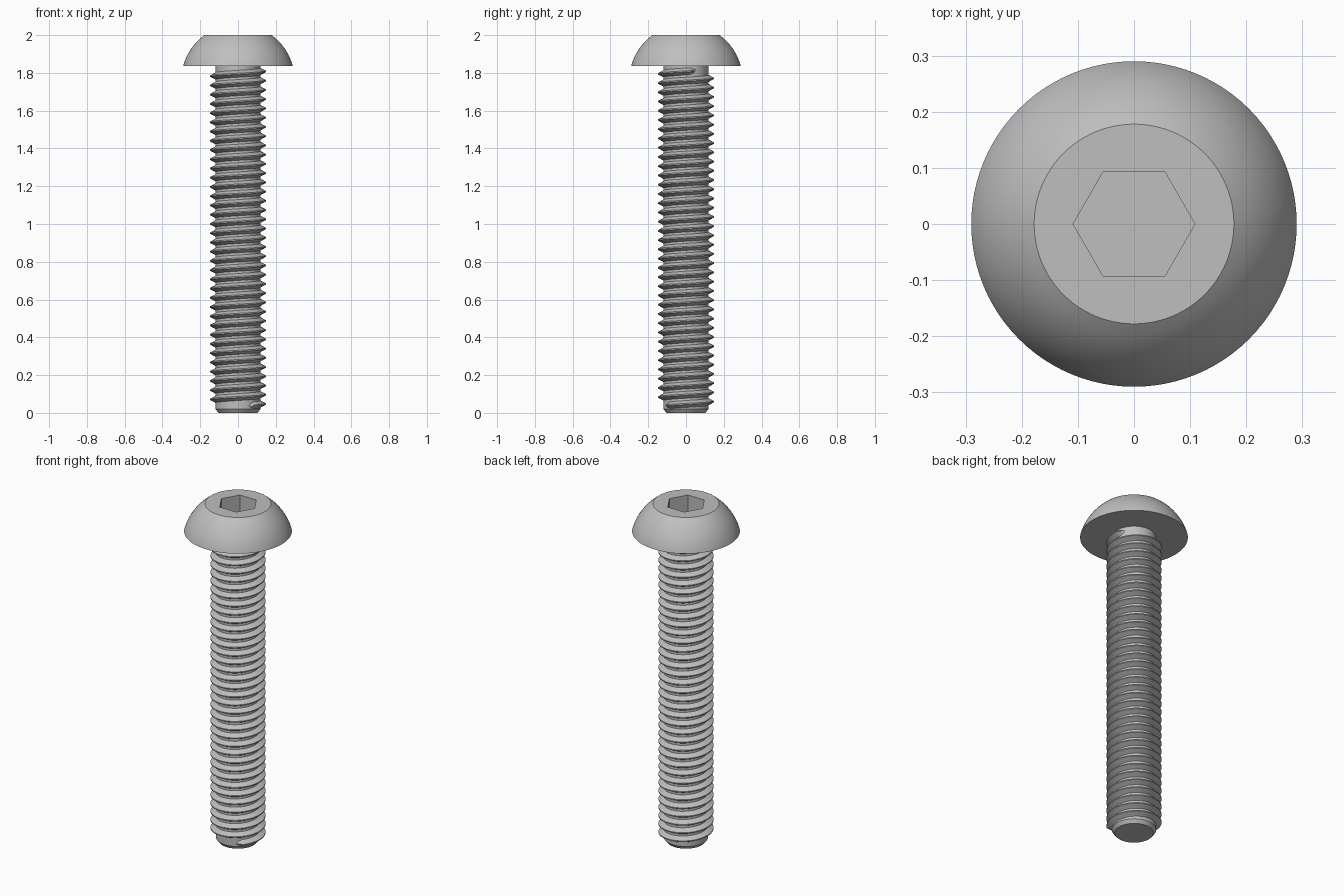
import bpy
import bmesh
from math import cos, sin, radians, pi, sqrt

if "Cube" in bpy.data.objects:
    bpy.data.objects.remove(bpy.data.objects["Cube"], do_unlink=True)

SEGMENTS = 96
HEAD_BASE, TOP = 1.837, 2.0
HEAD_R, FLAT_R = 0.29, 0.178
CORE_R, CREST_R = 0.119, 0.148
PITCH = 0.0489

steel = bpy.data.materials.new("grey steel")
steel.use_nodes = True
colour = (0.52, 0.52, 0.52, 1)
steel.diffuse_color = colour
steel.node_tree.nodes["Principled BSDF"].inputs["Base Color"].default_value = colour


def finish(bm, name):
    """Turn a bmesh into a smooth shaded object with sharp edges kept."""
    bmesh.ops.recalc_face_normals(bm, faces=bm.faces[:])
    mesh = bpy.data.meshes.new(name)
    bm.to_mesh(mesh)
    bm.free()
    mesh.materials.append(steel)
    obj = bpy.data.objects.new(name, mesh)
    bpy.context.collection.objects.link(obj)
    bpy.ops.object.select_all(action="DESELECT")
    obj.select_set(True)
    bpy.context.view_layer.objects.active = obj
    bpy.ops.object.shade_smooth_by_angle(angle=radians(30))
    return obj


def skin(bm, rings, closed):
    """Join neighbouring rings with quads and cap both ends."""
    for a, b in zip(rings, rings[1:]):
        n = len(a)
        for i in range(n if closed else n - 1):
            j = (i + 1) % n
            bm.faces.new((a[i], a[j], b[j], b[i]))
    bm.faces.new(rings[0])
    bm.faces.new(rings[-1])


def lathe(name, profile):
    """Sweep (radius function, height) pairs around the z axis."""
    bm = bmesh.new()
    angles = [2 * pi * i / SEGMENTS for i in range(SEGMENTS)]
    rings = [[bm.verts.new((r(a) * cos(a), r(a) * sin(a), z)) for a in angles]
             for r, z in profile]
    skin(bm, rings, True)
    return finish(bm, name)


def circle(radius):
    return lambda a: radius


def hexagon(apothem):
    return lambda a: apothem / cos((a + 1e-9) % (pi / 3) - pi / 6)


# Domed head: arc centred on the axis, flat top, hexagonal socket
rise = TOP - HEAD_BASE
centre = (TOP + HEAD_BASE - (HEAD_R**2 - FLAT_R**2) / rise) / 2
dome_r = sqrt(HEAD_R**2 + (HEAD_BASE - centre)**2)
heights = [HEAD_BASE + rise * i / 14 for i in range(15)]
dome = [(circle(sqrt(dome_r**2 - (z - centre)**2)), z) for z in heights]
socket = [(hexagon(0.094), TOP), (hexagon(0.094), TOP - 0.1)]
lathe("button_head", dome + socket)

# Plain core with a chamfered tip
lathe("shank", [(circle(0.104), 0), (circle(CORE_R), 0.02),
                (circle(CORE_R), HEAD_BASE + 0.005)])

# Right-handed thread ridge, fading into the core at both ends
bm = bmesh.new()
START, END, FADE = radians(-60), radians(25) + 36 * 2 * pi, radians(15)
START_Z = 0.039
steps = 36 * 72
section = [(-0.40, -0.002), (-0.375, 0), (-0.0625, 1), (0.0625, 1),
           (0.375, 0), (0.40, -0.002)]
rings = []
for i in range(steps + 1):
    a = START + (END - START) * i / steps
    z = START_Z + PITCH * (a - START) / (2 * pi)
    fade = min(1, (a - START) / FADE, (END - a) / FADE)
    ring = []
    for offset, lift in section:
        r = CORE_R - 0.002 + (CREST_R - CORE_R + 0.002) * max(lift, 0) * fade
        if lift == 0:
            r = CORE_R
        ring.append(bm.verts.new((r * cos(a), r * sin(a),
                                  z + offset * PITCH * (0.3 + 0.7 * fade))))
    rings.append(ring)
skin(bm, rings, False)
finish(bm, "thread")
